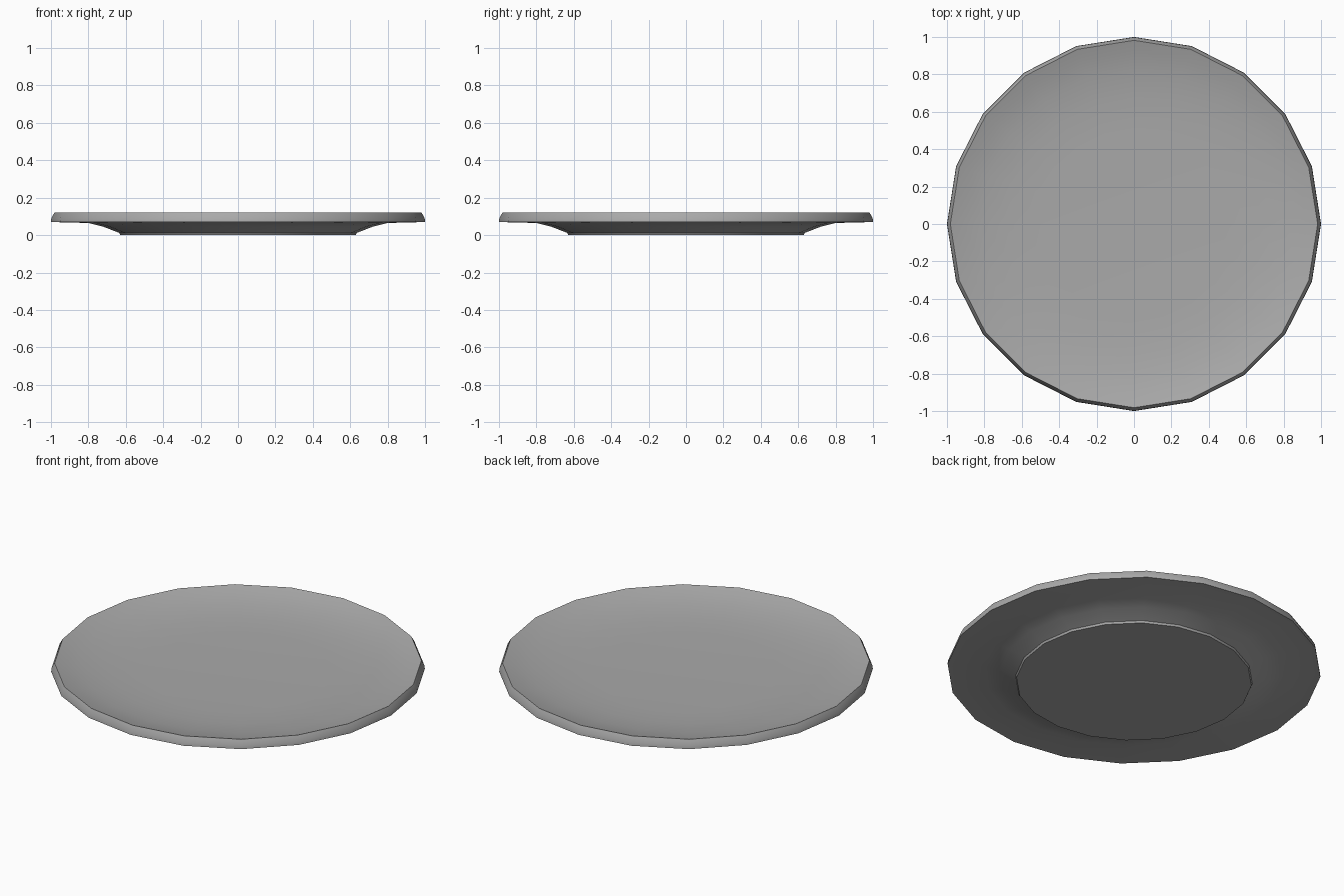
import bpy
import bmesh
import math

cube = bpy.data.objects.get("Cube")
if cube:
    bpy.data.objects.remove(cube, do_unlink=True)

SIDES = 20

# Plain grey glaze
grey = bpy.data.materials.new("grey_ceramic")
grey.use_nodes = True
colour = (0.4, 0.4, 0.4, 1.0)
grey.diffuse_color = colour
grey.node_tree.nodes["Principled BSDF"].inputs["Base Color"].default_value = colour

# Half profile (radius, height): foot, flared underside, rim, shallow dish
profile = [
    (0.63, 0.0), (0.635, 0.012), (0.72, 0.045), (0.80, 0.065),
    (1.0, 0.07), (0.998, 0.09), (0.982, 0.12),
    (0.92, 0.102), (0.82, 0.082), (0.68, 0.067), (0.5, 0.06),
]


def lathe(name, points, sides, material):
    """Revolve a profile around z and close both ends with flat faces."""
    bm = bmesh.new()
    rings = []
    for radius, height in points:
        ring = []
        for i in range(sides):
            angle = math.tau * i / sides
            ring.append(bm.verts.new((radius * math.cos(angle),
                                      radius * math.sin(angle), height)))
        rings.append(ring)
    for low, high in zip(rings, rings[1:]):
        for i in range(sides):
            j = (i + 1) % sides
            bm.faces.new((low[i], low[j], high[j], high[i]))
    bm.faces.new(list(reversed(rings[0])))
    bm.faces.new(rings[-1])
    bmesh.ops.recalc_face_normals(bm, faces=bm.faces)
    mesh = bpy.data.meshes.new(name)
    bm.to_mesh(mesh)
    bm.free()
    mesh.materials.append(material)
    obj = bpy.data.objects.new(name, mesh)
    bpy.context.collection.objects.link(obj)
    return obj


plate = lathe("plate", profile, SIDES, grey)

# Smooth surfaces with crisp rim and foot edges
bpy.ops.object.select_all(action="DESELECT")
plate.select_set(True)
bpy.context.view_layer.objects.active = plate
bpy.ops.object.shade_smooth_by_angle(angle=math.radians(35))
